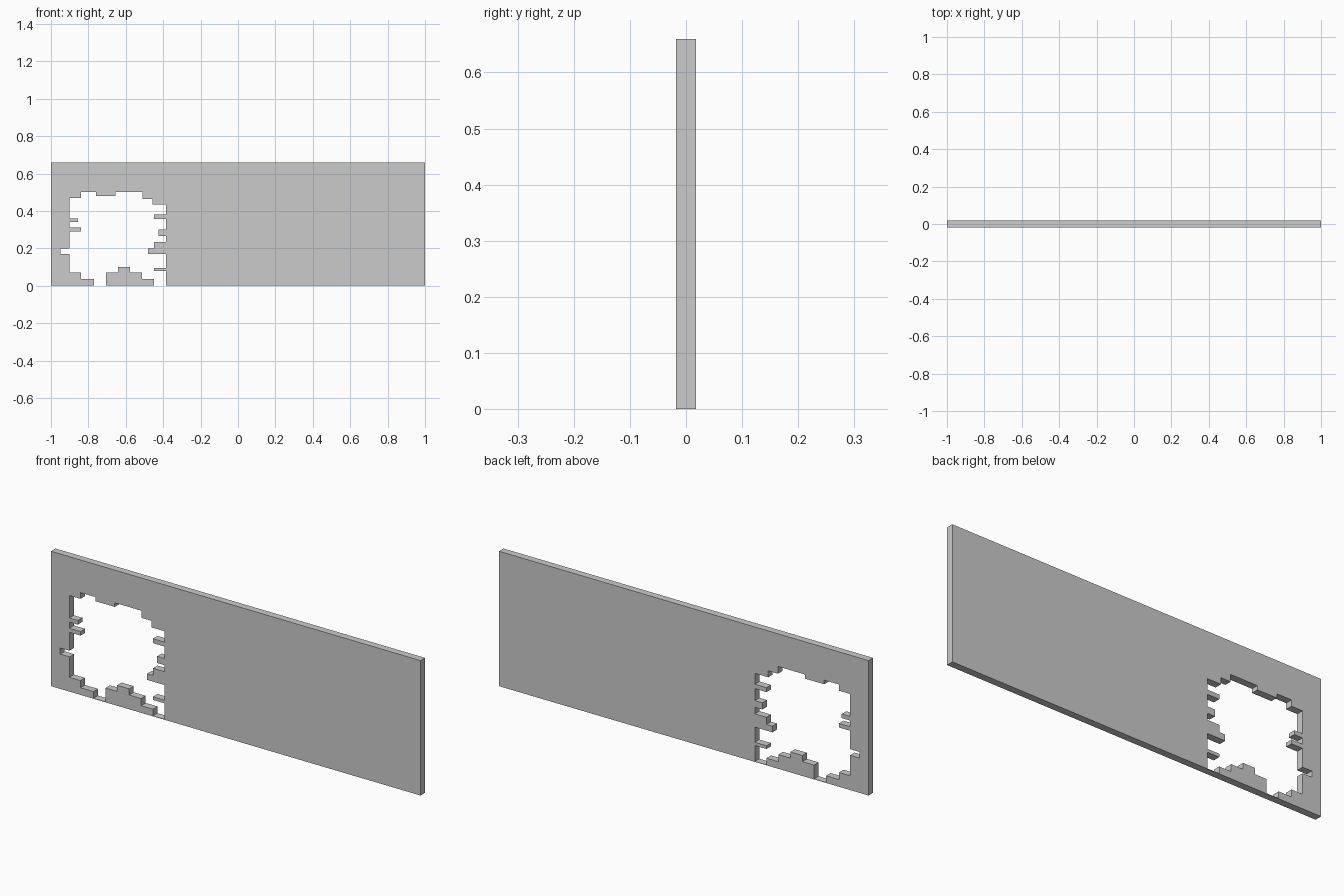
import bpy, bmesh
from math import pi

if "Cube" in bpy.data.objects:
    bpy.data.objects.remove(bpy.data.objects["Cube"])

HEIGHT, HALF_DEPTH, SILL = 0.66, 0.0175, 0.002

# Stepped edge of the broken opening: start point, then alternating z and x moves
x, z = -0.77, SILL
steps = [0.035, -0.84, 0.07, -0.90, 0.17, -0.95, 0.20, -0.90,   # lower left
         0.29, -0.84, 0.31, -0.90, 0.34, -0.855, 0.36, -0.90,   # left bricks
         0.47, -0.84, 0.50, -0.76, 0.48, -0.655, 0.50, -0.51,   # top
         0.465, -0.457, 0.433, -0.385, 0.38, -0.448, 0.358, -0.385,
         0.30, -0.425, 0.267, -0.385, 0.235, -0.448, 0.20, -0.48,
         0.17, -0.385, 0.096, -0.448, 0.08, -0.385,             # right bricks
         SILL, -0.448, 0.035, -0.512, 0.07, -0.577, 0.10, -0.642,
         0.07, -0.705, SILL]                                    # bottom rubble
hole = [(x, z)]
for i, value in enumerate(steps):
    if i % 2 == 0:
        z = value
    else:
        x = value
    hole.append((x, z))

outline = [(-1, 0), (1, 0), (1, HEIGHT), (-1, HEIGHT)]

# Wall slab: filled flat profile with a hole, extruded to thickness
curve = bpy.data.curves.new("wall_profile", "CURVE")
curve.dimensions = "2D"
curve.fill_mode = "BOTH"
curve.extrude = HALF_DEPTH
for points in (outline, hole):
    spline = curve.splines.new("POLY")
    spline.points.add(len(points) - 1)
    for p, (px, pz) in zip(spline.points, points):
        p.co = (px, pz, 0, 1)
    spline.use_cyclic_u = True

wall = bpy.data.objects.new("broken_wall", curve)
bpy.context.collection.objects.link(wall)
wall.rotation_euler.x = pi / 2
bpy.context.view_layer.objects.active = wall
wall.select_set(True)
bpy.ops.object.convert(target="MESH")
bpy.ops.object.transform_apply(location=False, rotation=True, scale=False)

# Weld the caps to the rim and keep faces flat
wall = bpy.context.object
bm = bmesh.new()
bm.from_mesh(wall.data)
bmesh.ops.remove_doubles(bm, verts=bm.verts, dist=0.0001)
bmesh.ops.recalc_face_normals(bm, faces=bm.faces)
for face in bm.faces:
    face.smooth = False
bm.to_mesh(wall.data)
bm.free()
